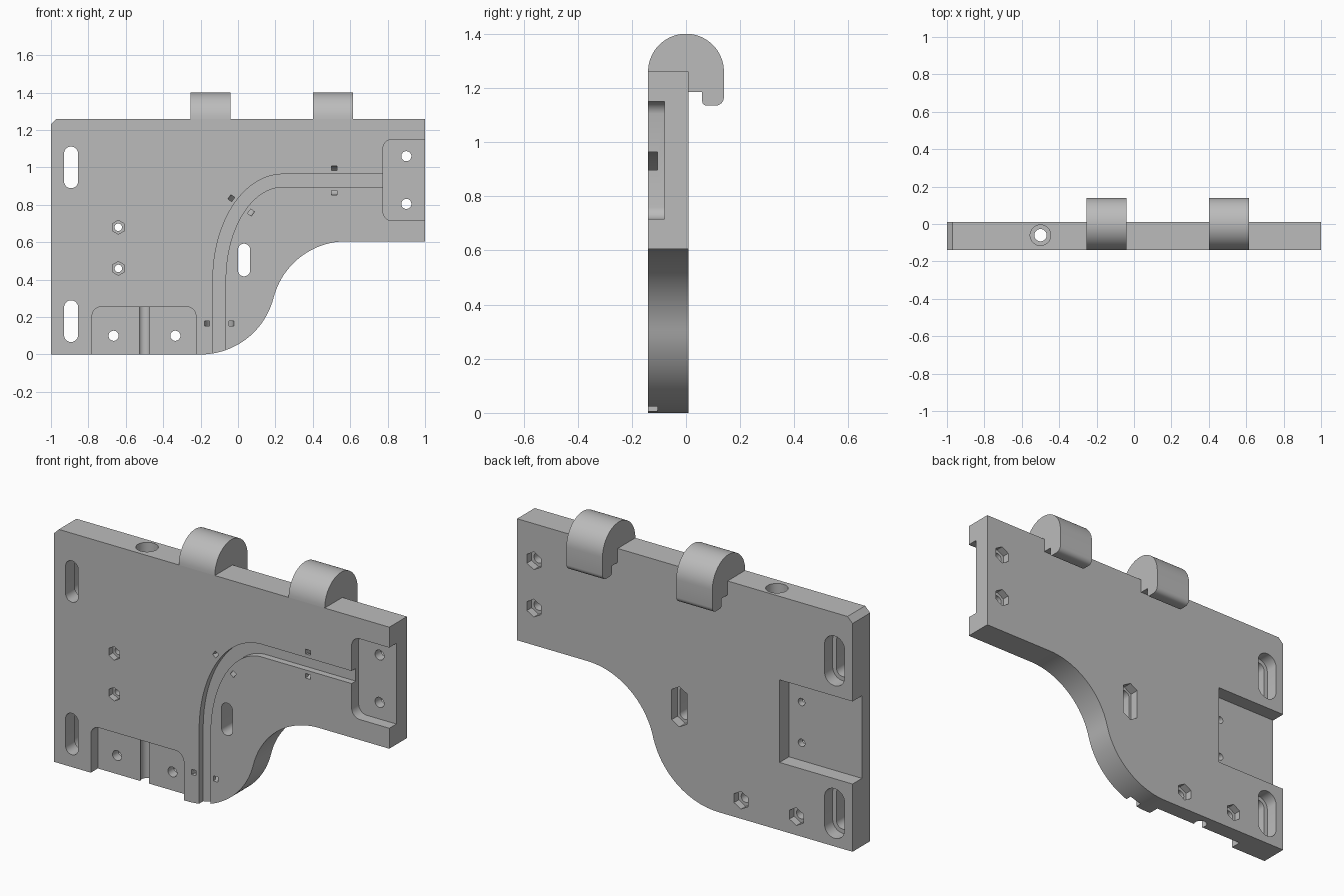
import bpy, bmesh
from math import sin, cos, pi, copysign, radians, hypot
from mathutils import Vector

cube = bpy.data.objects.get("Cube")
if cube:
    bpy.data.objects.remove(cube, do_unlink=True)

X, Y, Z = Vector((1, 0, 0)), Vector((0, 1, 0)), Vector((0, 0, 1))
ZERO = Vector((0, 0, 0))
FRONT, BACK = -0.14, 0.01
FLOOR = -0.08

grey = bpy.data.materials.new("plain_grey")
grey.use_nodes = True
COLOUR = (0.5, 0.5, 0.5, 1)
grey.diffuse_color = COLOUR
grey.node_tree.nodes["Principled BSDF"].inputs["Base Color"].default_value = COLOUR


def prism(name, pts, t0, t1, u=X, v=Z, w=Y, origin=ZERO):
    """Extrude a 2D outline (u, v) along w from t0 to t1."""
    bm = bmesh.new()
    rings = [[bm.verts.new(origin + u * p + v * q + w * t) for p, q in pts] for t in (t0, t1)]
    for ring in rings:
        bm.faces.new(ring)
    n = len(pts)
    for i in range(n):
        j = (i + 1) % n
        bm.faces.new((rings[0][i], rings[0][j], rings[1][j], rings[1][i]))
    bmesh.ops.recalc_face_normals(bm, faces=bm.faces)
    mesh = bpy.data.meshes.new(name)
    bm.to_mesh(mesh)
    bm.free()
    mesh.materials.append(grey)
    ob = bpy.data.objects.new(name, mesh)
    bpy.context.collection.objects.link(ob)
    return ob


def arc(cx, cz, rx, rz, a0, a1, n=24):
    angles = [radians(a0 + (a1 - a0) * i / n) for i in range(n + 1)]
    return [(cx + rx * cos(a), cz + rz * sin(a)) for a in angles]


def blob(cx, cz, r, n=32, sx=0, sz=0):
    """Regular polygon pulled apart by sx, sz: circle, hexagon, slot or rounded box."""
    out = []
    for i in range(n):
        a = 2 * pi * (i + 0.5) / n
        out.append((cx + r * cos(a) + copysign(sx, cos(a)),
                    cz + r * sin(a) + copysign(sz, sin(a))))
    return out


def box(x0, x1, z0, z1, r=0.0):
    n = 32 if r else 4
    return blob((x0 + x1) / 2, (z0 + z1) / 2, r, n, (x1 - x0) / 2 - r, (z1 - z0) / 2 - r)


def smooth(ob):
    bpy.ops.object.select_all(action="DESELECT")
    ob.select_set(True)
    bpy.context.view_layer.objects.active = ob
    bpy.ops.object.shade_smooth_by_angle(angle=radians(30))


# Plate outline with an S-shaped lower right edge
R = 0.4026
outline = [(-1, 0)]
outline += arc(-0.2, R, R, R, -90, -14.3)
outline += arc(0.58, 0.605 - R, R, R, 165.7, 90)[1:]
outline += [(1, 0.605), (1, 1.26), (-0.97, 1.26), (-1, 1.23)]
plate = prism("plate", outline, FRONT, BACK)

cutters = []


def cut(pts, t0, t1, **axes):
    cutters.append(prism("cutter", pts, t0, t1, **axes))


# Front recesses and the back pocket
cut(box(0.775, 1.2, 0.715, 1.15, 0.05), -0.3, FLOOR)
cut(box(-0.78, -0.225, -0.2, 0.255, 0.05), -0.3, FLOOR)
cut(box(-1.2, -0.565, 0.365, 0.81), -0.07, 0.2)

# Bolt holes with hexagonal nut seats on the back
for x, z in ((0.9, 1.06), (0.9, 0.805), (-0.665, 0.1), (-0.335, 0.1)):
    cut(blob(x, z, 0.027), -0.3, 0.2)
    cut(blob(x, z, 0.048, 6), -0.03, 0.2)

# Bolt holes with hexagonal nut seats on the front
for z in (0.68, 0.46):
    cut(blob(-0.64, z, 0.02), -0.3, 0.2)
    cut(blob(-0.64, z, 0.037, 6), -0.3, -0.105)

# Side slots with wider back seats
for z in (1.0, 0.178):
    cut(blob(-0.8925, z, 0.0375, sz=0.074), -0.3, 0.2)
    cut(blob(-0.8925, z, 0.06, sz=0.074), -0.06, 0.2)

# Middle slot with a long hexagonal back seat
cut(blob(0.0325, 0.505, 0.0325, sz=0.055), -0.3, 0.2)
cut(blob(0.0325, 0.505, 0.053, 6, sz=0.055), -0.04, 0.2)

# Vertical bore with a counterbore at the top
cut(blob(-0.5, -0.06, 0.033), -0.2, 1.5, u=X, v=Y, w=Z)
cut(blob(-0.5, -0.06, 0.055), 1.16, 1.5, u=X, v=Y, w=Z)

# Curved cable channel: offset both ways from an elliptical bend
CX, CZ, A, B, HALF = 0.24, 0.40, 0.34, 0.53, 0.034


def channel_side(d):
    side = [(CX - A - d, -0.1)]
    for i in range(33):
        a = pi - pi / 2 * i / 32
        nx, nz = cos(a) / A, sin(a) / B
        k = d / hypot(nx, nz)
        side.append((CX + A * cos(a) + nx * k, CZ + B * sin(a) + nz * k))
    return side + [(0.82, CZ + B + d)]


cut(channel_side(HALF) + channel_side(-HALF)[::-1], -0.3, -0.105)

# Curved tie tunnels that loop beneath the channel
loop = arc(0, 0, 0.053, 0.053, -12, 192, 16) + arc(0, 0, 0.078, 0.078, 192, -12, 16)
for x, z, nx, nz in ((-0.1, 0.165, -1, 0), (0.017, 0.797, -0.807, 0.59), (0.515, 0.93, 0, 1)):
    cut(loop, -0.014, 0.014, u=Vector((nx, 0, nz)), v=Y,
        w=Vector((nz, 0, -nx)), origin=Vector((x, FRONT, z)))

# Apply all cuts and remove the cutters
for c in cutters:
    c.hide_render = True
    m = plate.modifiers.new("cut", "BOOLEAN")
    m.operation, m.solver, m.object = "DIFFERENCE", "EXACT", c
bpy.context.view_layer.update()
result = bpy.data.meshes.new_from_object(plate.evaluated_get(bpy.context.evaluated_depsgraph_get()))
plate.modifiers.clear()
plate.data = result
for c in cutters:
    bpy.data.objects.remove(c, do_unlink=True)
smooth(plate)

# Hanging hooks on the top edge
hook = arc(0, 1.26, 0.14, 0.14, 180, 0, 32)
hook += arc(0.11, 1.165, 0.03, 0.03, 0, -90, 6) + arc(0.075, 1.15, 0.015, 0.015, -90, -180, 6)
hook += [(0.06, 1.185), (BACK, 1.185), (BACK, 1.26)]
for name, x0, x1 in (("right_hook", -0.255, -0.04), ("left_hook", 0.4, 0.615)):
    smooth(prism(name, hook, x0, x1, u=Y, v=Z, w=X))
